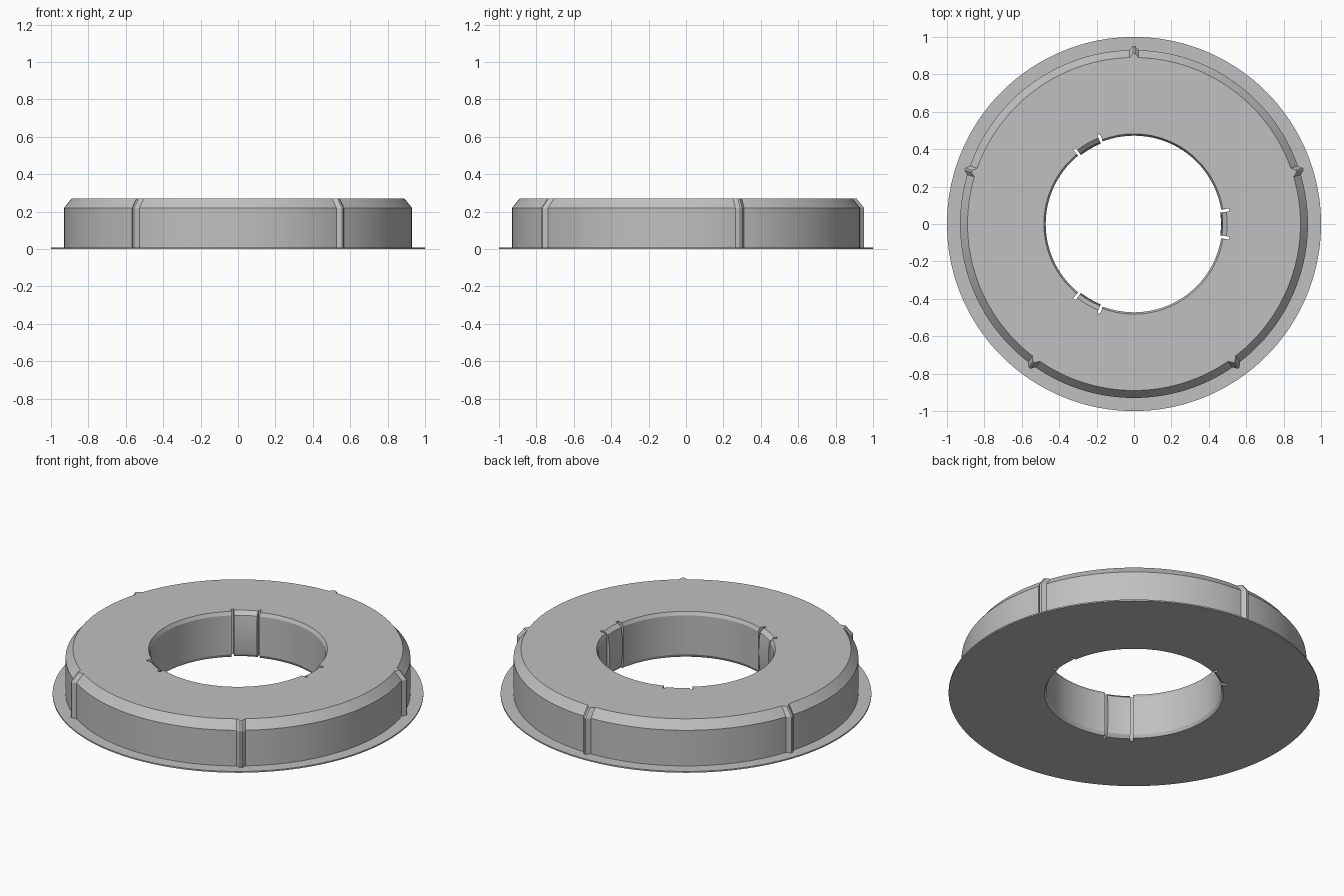
import bpy, bmesh, math

if "Cube" in bpy.data.objects:
    bpy.data.objects.remove(bpy.data.objects["Cube"])

TAU = 2 * math.pi
RIDGES = [math.radians(90 + 72 * i) % TAU for i in range(5)]
CLIPS = [math.radians(120 * i) for i in range(3)]
TIP, FOOT = 0.006, 0.027            # ridge half angles
SLOT_IN, SLOT_OUT = 0.132, 0.162    # slot edges, measured from clip centre

# Bore profiles: height, then radius for each kind of column
HEIGHTS = [0.27, 0.25, 0.2, 0.135, 0.07, 0.018, 0.0]
BORE = {
    "hole": [0.482, 0.472, 0.472, 0.472, 0.472, 0.472, 0.482],
    "slot": [0.514] * 7,
    "clip": [0.498, 0.474, 0.467, 0.465, 0.467, 0.474, 0.490],
}


def gap(a, b):
    """Signed angle from b to a."""
    return (a - b + math.pi) % TAU - math.pi


def bump(a):
    """Radial height of the outer ridges."""
    d = min(abs(gap(a, r)) for r in RIDGES)
    return 0.022 * max(0, min(1, (FOOT - d) / (FOOT - TIP)))


def kind_at(a):
    d = min(abs(gap(a, c)) for c in CLIPS)
    return "clip" if d < SLOT_IN else "slot" if d < SLOT_OUT else "hole"


# Angular columns: even steps plus exact ridge and slot edges
columns = []
special = [r + s * w for r in RIDGES for s in (-1, 1) for w in (TIP, FOOT)]
special += [c + s * w for c in CLIPS for s in (-1, 1) for w in (SLOT_IN, SLOT_OUT)]
for i in range(180):
    a = TAU * i / 180
    if min(abs(gap(a, s)) for s in special) > 0.006:
        columns.append((a, kind_at(a)))
for a in special[:20]:
    columns.append((a % TAU, kind_at(a)))
for a in special[20:]:
    for e in (-1e-5, 1e-5):
        columns.append(((a + e) % TAU, kind_at(a + e)))
columns.sort()

# Ring body: flange, wall, chamfer, top and bore lofted around the axis
bm = bmesh.new()
rings = []
for a, kind in columns:
    b = bump(a)
    outline = [(1.0, 0.0), (1.0, 0.008), (0.93 + b, 0.008), (0.93 + b, 0.22),
               (0.89 + b, 0.27)]
    outline += list(zip(BORE[kind], HEIGHTS))
    rings.append([bm.verts.new((r * math.cos(a), r * math.sin(a), z))
                  for r, z in outline])
for k, ring in enumerate(rings):
    nxt = rings[(k + 1) % len(rings)]
    for j in range(len(ring)):
        m = (j + 1) % len(ring)
        bm.faces.new((ring[j], nxt[j], nxt[m], ring[m]))
bmesh.ops.remove_doubles(bm, verts=bm.verts, dist=1e-4)
bmesh.ops.recalc_face_normals(bm, faces=bm.faces)
slivers = [f for f in bm.faces if f.calc_area() < 1e-7]
bmesh.ops.delete(bm, geom=slivers, context='FACES_ONLY')

mesh = bpy.data.meshes.new("ring_body")
bm.to_mesh(mesh)
bm.free()
body = bpy.data.objects.new("ring_body", mesh)
bpy.context.collection.objects.link(body)

grey = bpy.data.materials.new("plain grey")
grey.diffuse_color = (0.53, 0.53, 0.53, 1)
grey.use_nodes = True
grey.node_tree.nodes["Principled BSDF"].inputs["Base Color"].default_value = grey.diffuse_color
mesh.materials.append(grey)

bpy.context.view_layer.objects.active = body
body.select_set(True)
bpy.ops.object.shade_smooth_by_angle(angle=math.radians(20))
